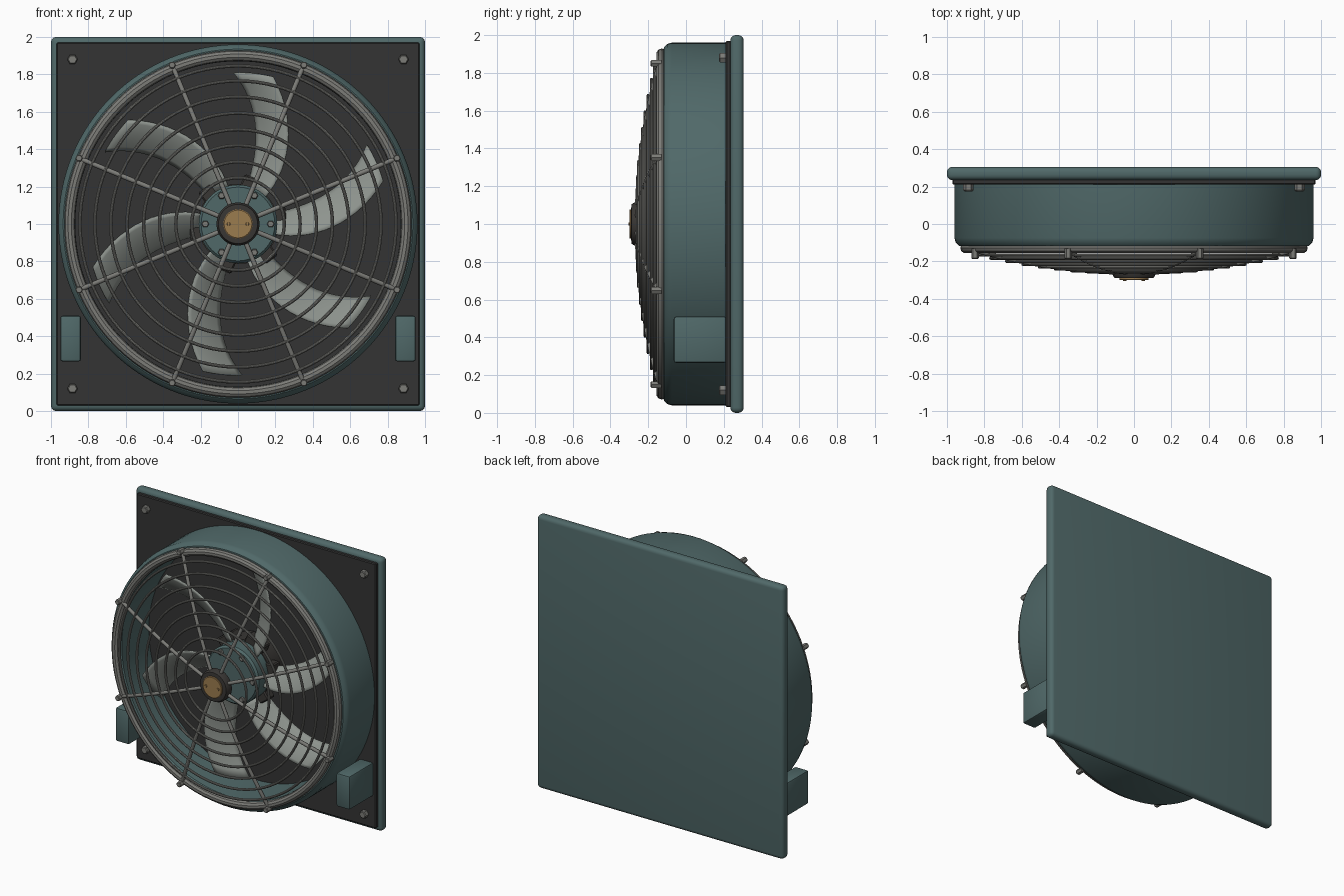
import bpy, bmesh, math
from mathutils import Vector

if "Cube" in bpy.data.objects:
    bpy.data.objects.remove(bpy.data.objects["Cube"])

TAU = 2 * math.pi
CZ = 1.0  # height of the fan axis


def material(name, *rgb):
    m = bpy.data.materials.new(name)
    m.use_nodes = True
    m.diffuse_color = (*rgb, 1)
    m.node_tree.nodes["Principled BSDF"].inputs["Base Color"].default_value = (*rgb, 1)
    return m


TEAL = material("teal_paint", 0.08, 0.14, 0.14)
DARK = material("dark_plate", 0.033, 0.033, 0.033)
STEEL = material("guard_steel", 0.20, 0.20, 0.185)
PALE = material("blade_grey", 0.27, 0.295, 0.27)
BLACK = material("black_rubber", 0.04, 0.037, 0.034)
BRONZE = material("bronze", 0.33, 0.2, 0.077)


def finish(obj, mat, smooth=True):
    obj.data.materials.append(mat)
    if smooth:
        bpy.ops.object.select_all(action='DESELECT')
        obj.select_set(True)
        bpy.context.view_layer.objects.active = obj
        bpy.ops.object.shade_smooth_by_angle(angle=math.radians(35))
    return obj


def from_bmesh(name, bm, mat, location=(0, 0, 0)):
    bmesh.ops.recalc_face_normals(bm, faces=bm.faces)
    mesh = bpy.data.meshes.new(name)
    bm.to_mesh(mesh)
    bm.free()
    obj = bpy.data.objects.new(name, mesh)
    obj.location = location
    bpy.context.collection.objects.link(obj)
    return finish(obj, mat)


def lathe(name, profile, mat, segs=96, closed=False, x=0, z=CZ):
    """Turn a (radius, y) profile around the y axis; open profiles get end caps."""
    bm = bmesh.new()
    loops = [[bm.verts.new((r * math.cos(TAU * i / segs), y, r * math.sin(TAU * i / segs)))
              for i in range(segs)] for r, y in profile]
    pairs = list(zip(loops, loops[1:]))
    if closed:
        pairs.append((loops[-1], loops[0]))
    else:
        bm.faces.new(loops[0])
        bm.faces.new(loops[-1])
    for a, b in pairs:
        for i in range(segs):
            j = (i + 1) % segs
            bm.faces.new((a[i], a[j], b[j], b[i]))
    return from_bmesh(name, bm, mat, (x, 0, z))


def box(name, lo, hi, mat, bevel=0.0, segments=3):
    bm = bmesh.new()
    bmesh.ops.create_cube(bm, size=1)
    lo, hi = Vector(lo), Vector(hi)
    for v in bm.verts:
        v.co = Vector([(lo[k] + hi[k]) / 2 + v.co[k] * (hi[k] - lo[k]) for k in range(3)])
    if bevel:
        bmesh.ops.bevel(bm, geom=bm.edges[:], offset=bevel, segments=segments,
                        profile=0.5, affect='EDGES')
    return from_bmesh(name, bm, mat)


def ring(name, radius, y, thickness, mat):
    bpy.ops.mesh.primitive_torus_add(major_radius=radius, minor_radius=thickness,
                                     major_segments=96, minor_segments=10,
                                     location=(0, y, CZ), rotation=(math.pi / 2, 0, 0))
    bpy.context.object.name = name
    return finish(bpy.context.object, mat)


def bolt(name, x, z, r, y0, y1, mat):
    return lathe(name, [(r, y1), (r, y0 + r * 0.2), (r * 0.8, y0)], mat, 6, x=x, z=z)


def dome(r):
    """Depth of the wire guard at a given radius."""
    return -0.265 + 0.14 * r * r


# Wall frame, mounting plate and corner bolts
box("back_panel", (-1, 0.235, 0), (1, 0.305, 2), TEAL, 0.028, 4)
box("mounting_plate", (-0.97, 0.21, 0.03), (0.97, 0.24, 1.97), DARK, 0.006, 1)
for sx in (-1, 1):
    for sz in (-1, 1):
        bolt("corner_bolt", sx * 0.885, CZ + sz * 0.88, 0.028, 0.175, 0.215, STEEL)
    xs = sorted((sx * 0.84, sx * 0.95))
    box("side_box", (xs[0], -0.065, 0.265), (xs[1], 0.215, 0.51), TEAL, 0.012, 2)

# Round housing, open at the front
lathe("housing", [(0.96, 0.215), (0.96, -0.075), (0.953, -0.1), (0.935, -0.117), (0.91, -0.12),
                  (0.885, -0.115), (0.872, -0.1), (0.87, -0.07), (0.87, 0.215)],
      TEAL, 128, closed=True)

# Wire guard: lip, rings, spokes and their bolts
ring("guard_lip", 0.9, -0.128, 0.029, STEEL)
for r in (0.845, 0.765, 0.68, 0.593, 0.505, 0.42, 0.332, 0.247):
    ring("guard_ring", r, dome(r), 0.009, STEEL)

for k in range(8):
    a = TAU * (k + 0.5) / 8
    curve = bpy.data.curves.new("guard_spoke", 'CURVE')
    curve.dimensions = '3D'
    curve.bevel_depth = 0.013
    curve.bevel_resolution = 2
    curve.use_fill_caps = True
    path = curve.splines.new('POLY')
    path.points.add(8)
    for i, p in enumerate(path.points):
        r = 0.09 + (0.92 - 0.09) * i / 8
        p.co = (r * math.cos(a), dome(r) + 0.006, CZ + r * math.sin(a), 1)
    curve.materials.append(STEEL)
    spoke = bpy.data.objects.new("guard_spoke", curve)
    bpy.context.collection.objects.link(spoke)
    bolt("spoke_bolt", 0.92 * math.cos(a), CZ + 0.92 * math.sin(a), 0.02, -0.187, -0.13, STEEL)

# Centre cap with bronze badge disc
lathe("centre_cap", [(0.115, -0.235), (0.115, -0.27), (0.105, -0.288), (0.085, -0.29)], BLACK, 48)
lathe("cap_disc", [(0.078, -0.28), (0.078, -0.297), (0.074, -0.3)], BRONZE, 48)
for sx in (-1, 1):
    bolt("disc_screw", sx * 0.05, CZ, 0.01, -0.305, -0.295, BRONZE)

# Hub with bolts, and the dark rotor behind it
lathe("hub", [(0.21, 0.065), (0.21, -0.055), (0.197, -0.07)], TEAL, 64)
lathe("rotor", [(0.215, 0.215), (0.215, 0.06)], BLACK, 64)
for k in range(6):
    a = TAU * k / 6
    bolt("hub_bolt", 0.175 * math.cos(a), CZ + 0.175 * math.sin(a), 0.02, -0.09, -0.06, STEEL)

# Swept, pitched blades and their root clamps
ROWS, COLS = 14, 8
for k in range(6):
    base = TAU * k / 6
    bm = bmesh.new()
    grid = []
    for i in range(ROWS + 1):
        t = i / ROWS
        r = 0.2 + 0.61 * t
        sweep = math.radians(24 * t ** 1.5)
        half = math.radians(16 - 14 * t + 5.5 * t * t)
        pitch = 0.85 - 0.35 * t
        row = []
        for j in range(COLS + 1):
            s = 2 * j / COLS - 1
            a = base + sweep + half * s
            y = 0.04 + pitch * r * half * s + 0.015 * s * s
            row.append(bm.verts.new((r * math.cos(a), y, r * math.sin(a))))
        grid.append(row)
    for lower, upper in zip(grid, grid[1:]):
        for j in range(COLS):
            bm.faces.new((lower[j], lower[j + 1], upper[j + 1], upper[j]))
    blade = from_bmesh("fan_blade", bm, PALE, (0, 0, CZ))
    solid = blade.modifiers.new("thickness", 'SOLIDIFY')
    solid.thickness = 0.01
    solid.offset = 0

    clamp = box("blade_clamp", (0.17, 0.05, -0.075), (0.26, 0.13, 0.075), BLACK, 0.008, 1)
    clamp.location.z = CZ
    clamp.rotation_euler.y = -base - 0.1
